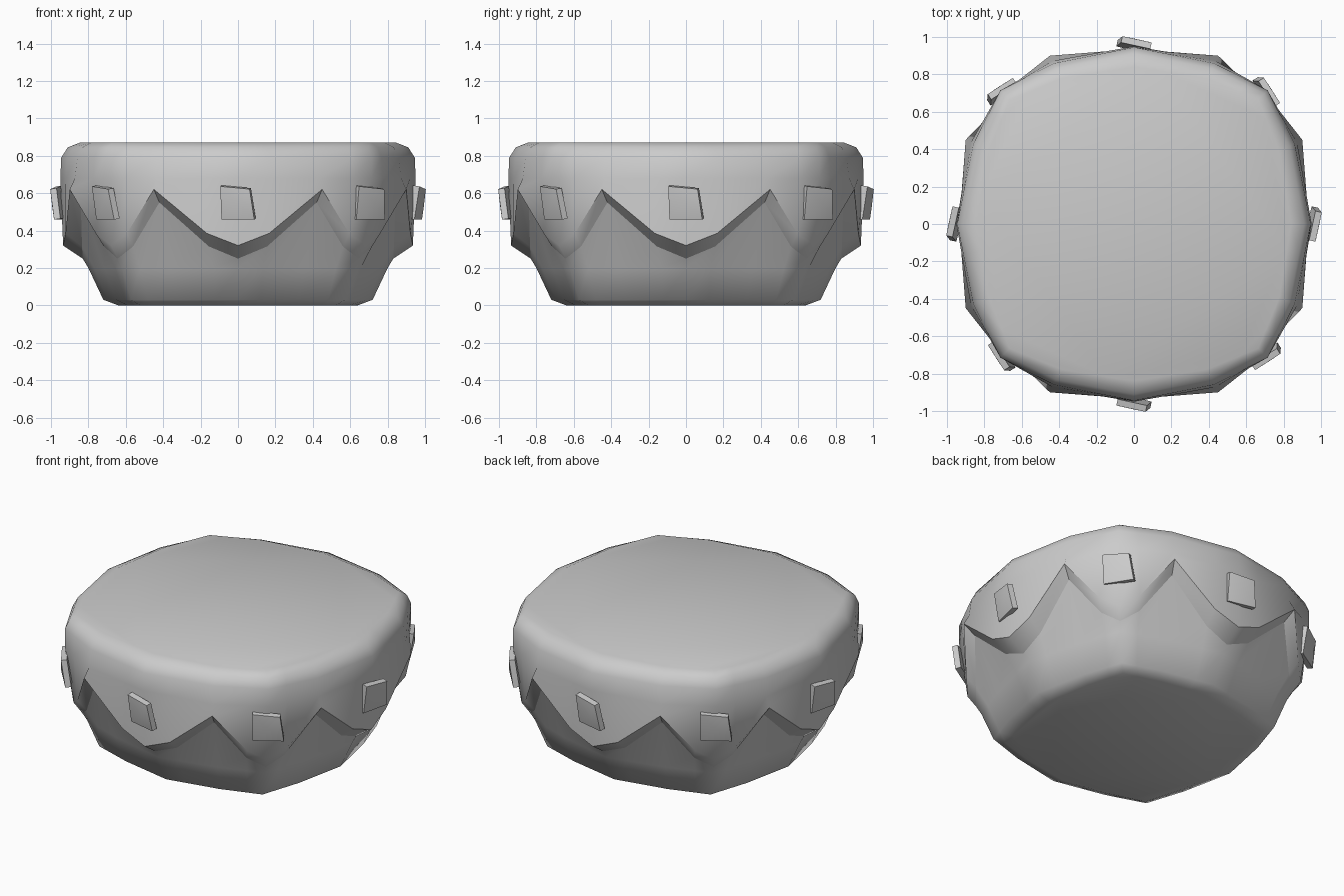
import bpy, bmesh
from math import radians, cos, sin, pi, atan2
from mathutils import Matrix, Vector

if "Cube" in bpy.data.objects:
    bpy.data.objects.remove(bpy.data.objects["Cube"])


def outline(side, mid, corner):
    """Rounded-square loop of 32 points; each control point plus edge points near the drips.
    side, mid and corner are radii at 0, 26.6 and 45 degrees. Returns (x, y)."""
    ctrl = []
    for q in range(4):
        for a, r in ((0, side), (26.57, mid), (45, corner), (63.43, mid)):
            t = radians(a + 90 * q)
            ctrl.append(Vector((r * sin(t), -r * cos(t))))
    pts = []
    for i, p in enumerate(ctrl):
        n = ctrl[(i + 1) % 16]
        pts += [p, p.lerp(n, 0.37 if i % 2 == 0 else 0.63)]
    return pts


def zigzag(drop=0.0):
    """Heights of the dripping edge: low at every drip, high between drips."""
    pattern = (0.32, 0.385, 0.62, 0.385)
    return [pattern[i % 4] - drop for i in range(32)]


def build(name, rings, angle):
    """Skin a stack of rings and cap both ends."""
    bm = bmesh.new()
    loops = []
    for (s, m, c), z in rings:
        zs = z if isinstance(z, list) else [z] * 32
        loops.append([bm.verts.new((p.x, p.y, h)) for p, h in zip(outline(s, m, c), zs)])
    for a, b in zip(loops, loops[1:]):
        for i in range(32):
            j = (i + 1) % 32
            bm.faces.new((a[i], a[j], b[j], b[i]))
    for loop, ends in ((loops[0], name == "base"), (loops[-1], name == "icing")):
        if ends:
            bm.faces.new(loop)
    bmesh.ops.recalc_face_normals(bm, faces=bm.faces)
    return finish(name, bm, angle)


def finish(name, bm, angle):
    mesh = bpy.data.meshes.new(name)
    bm.to_mesh(mesh)
    bm.free()
    ob = bpy.data.objects.new(name, mesh)
    bpy.context.collection.objects.link(ob)
    bpy.ops.object.select_all(action='DESELECT')
    ob.select_set(True)
    bpy.context.view_layer.objects.active = ob
    bpy.ops.object.shade_smooth_by_angle(angle=radians(angle))
    return ob


# Tapered base, rising to meet the underside of the icing
build("base", [((0.64, 0.66, 0.74), 0.0),
               ((0.72, 0.73, 0.81), 0.03),
               ((0.80, 0.80, 0.88), 0.2),
               ((0.83, 0.94, 0.91), zigzag(0.07))], 50)

# Icing: recessed underside, dripping edge, straight wall, rounded rim and flat top
build("icing", [((0.83, 0.94, 0.91), zigzag(0.07)),
                ((0.935, 1.006, 0.96), zigzag()),
                ((0.95, 0.975, 1.01), 0.68),
                ((0.945, 0.96, 1.01), 0.79),
                ((0.91, 0.93, 0.985), 0.845),
                ((0.84, 0.87, 0.94), 0.872)], 45)

# Eight tilted square chips, one on each drip
for i in range(8):
    bm = bmesh.new()
    bmesh.ops.create_cube(bm, size=1, matrix=Matrix.Diagonal((0.18, 0.035, 0.18, 1)))
    front = [f for f in bm.faces if f.normal.y < -0.9]
    centre = bmesh.ops.poke(bm, faces=front)["verts"][0]
    centre.co += Vector((0.02, -0.015, -0.01))
    for v in bm.verts:
        if v.co.x > 0.05 and v.co.z > 0.05:
            v.co += Vector((-0.02, 0, -0.015))
    reach = 0.96 if i % 2 == 0 else 1.0
    place = (Matrix.Rotation(i * pi / 4, 4, 'Z') @ Matrix.Translation((0, -reach, 0.55))
             @ Matrix.Rotation(radians(-13), 4, 'Z') @ Matrix.Rotation(radians(9), 4, 'X'))
    bmesh.ops.transform(bm, matrix=place, verts=bm.verts)
    finish("chip_%d" % (i + 1), bm, 60)
